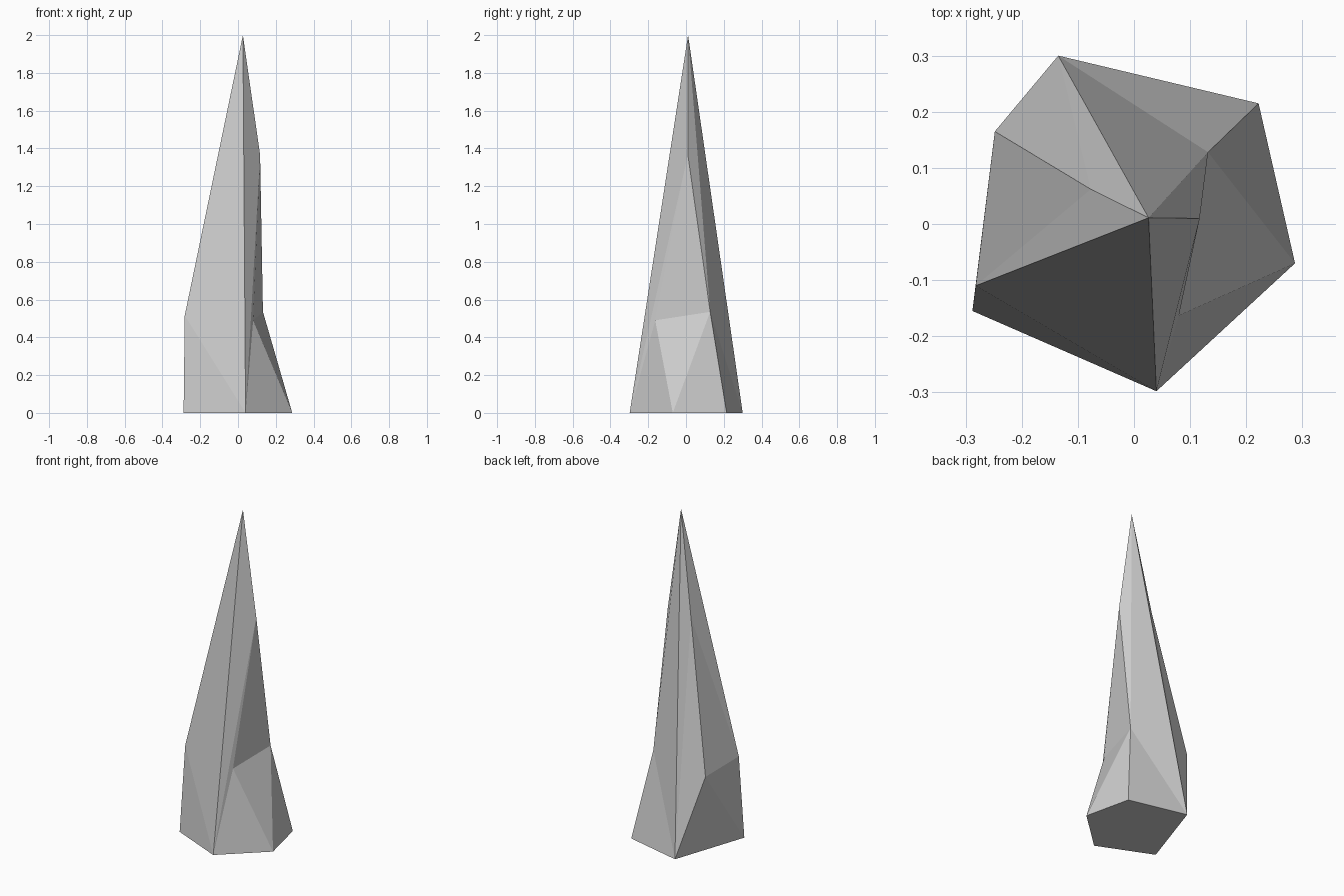
import bpy, bmesh

if "Cube" in bpy.data.objects:
    bpy.data.objects.remove(bpy.data.objects["Cube"])

# Corner points of the shard, grouped in rings from the ground up
base = [(-0.135, 0.30, 0), (0.222, 0.215, 0), (0.287, -0.07, 0),
        (0.04, -0.298, 0), (-0.288, -0.155, 0)]
shoulder = [(-0.282, -0.11, 0.515), (-0.248, 0.165, 0.485),
            (0.132, 0.128, 0.535), (0.08, -0.163, 0.49)]
neck = [(0.117, 0.01, 1.365), (-0.077, 0.062, 1.38)]
tip = (0.026, 0.011, 2.0)

bm = bmesh.new()
a, b, c, d, e = B = [bm.verts.new(p) for p in base]
s_left, s_back, s_right, s_front = [bm.verts.new(p) for p in shoulder]
n_right, n_left = [bm.verts.new(p) for p in neck]
t = bm.verts.new(tip)

facets = [
    B,                                                     # flat foot
    (e, d, s_left), (d, t, s_left),                        # front
    (d, c, s_front), (c, s_right, s_front),                # right notch
    (s_right, n_right, s_front), (d, s_front, n_right),
    (d, n_right, t), (s_right, t, n_right),
    (b, s_right, c), (a, s_right, b), (a, t, s_right),     # back
    (a, s_back, n_left), (a, n_left, t),
    (e, s_back, a), (e, s_left, s_back),                   # left
    (s_left, n_left, s_back), (s_left, t, n_left),
]
for f in facets:
    bm.faces.new(f)
bmesh.ops.recalc_face_normals(bm, faces=bm.faces)

mesh = bpy.data.meshes.new("rock_spike")
bm.to_mesh(mesh)
bm.free()
bpy.context.collection.objects.link(bpy.data.objects.new("rock_spike", mesh))
